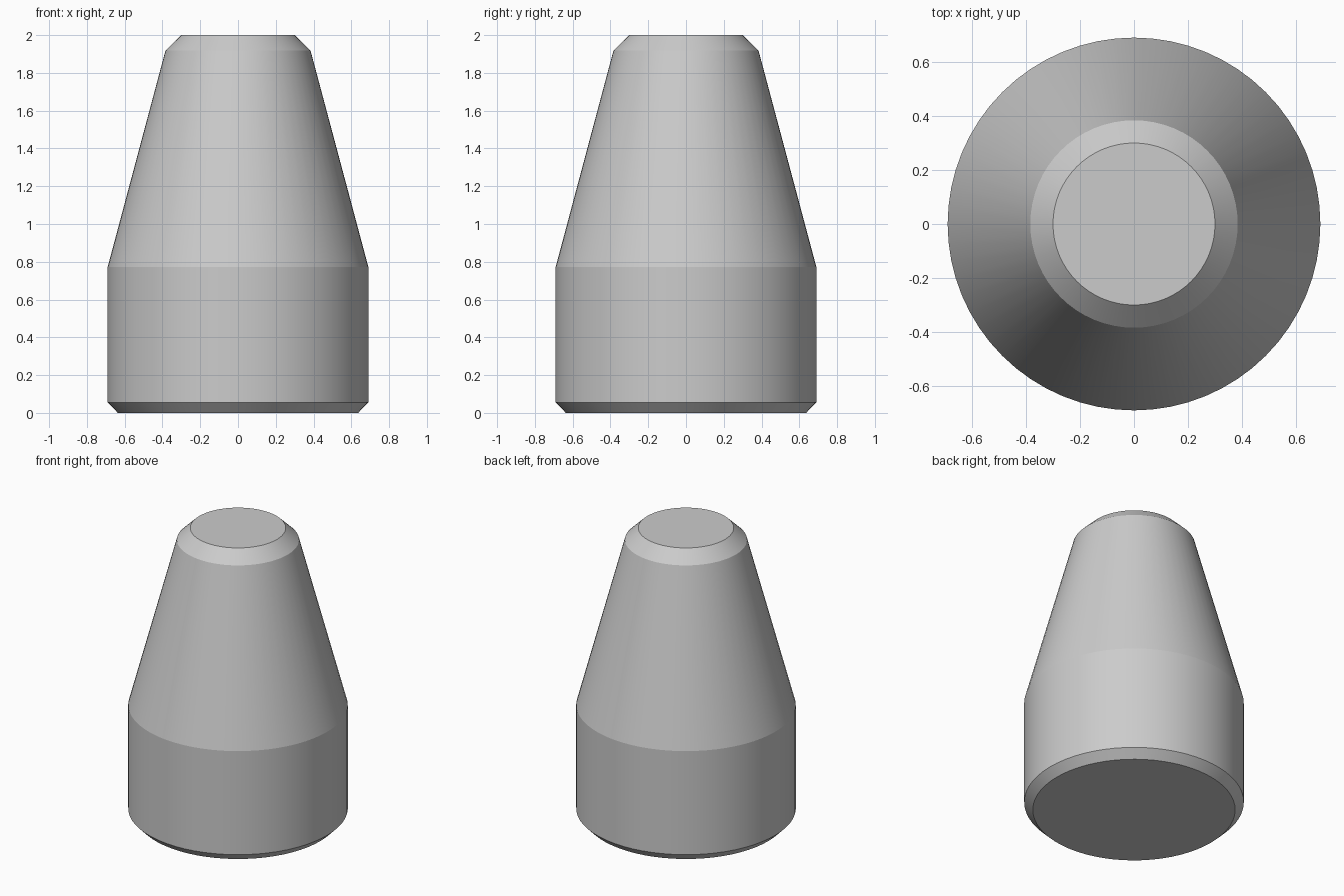
import bpy, bmesh, math

if "Cube" in bpy.data.objects:
    bpy.data.objects.remove(bpy.data.objects["Cube"])

SEGMENTS = 64
# (radius, height) from the bottom chamfer to the top chamfer
PROFILE = [(0.636, 0.0), (0.69, 0.055), (0.69, 0.773), (0.384, 1.918), (0.30, 2.0)]

grey = bpy.data.materials.new("plain grey")
grey.diffuse_color = (0.6, 0.6, 0.6, 1.0)
grey.use_nodes = True
grey.node_tree.nodes["Principled BSDF"].inputs["Base Color"].default_value = grey.diffuse_color

# Turned body: stacked rings, capped at both ends
bm = bmesh.new()
rings = []
for r, z in PROFILE:
    rings.append([bm.verts.new((r * math.cos(2 * math.pi * i / SEGMENTS),
                                r * math.sin(2 * math.pi * i / SEGMENTS), z))
                  for i in range(SEGMENTS)])
for low, high in zip(rings, rings[1:]):
    for i in range(SEGMENTS):
        j = (i + 1) % SEGMENTS
        bm.faces.new((low[i], low[j], high[j], high[i]))
bm.faces.new(rings[0][::-1])
bm.faces.new(rings[-1])

mesh = bpy.data.meshes.new("tapered_body")
bm.to_mesh(mesh)
bm.free()
mesh.materials.append(grey)
body = bpy.data.objects.new("tapered_body", mesh)
bpy.context.collection.objects.link(body)

# Round sides smooth, rims crisp
bpy.context.view_layer.objects.active = body
body.select_set(True)
bpy.ops.object.shade_smooth_by_angle(angle=math.radians(10))
